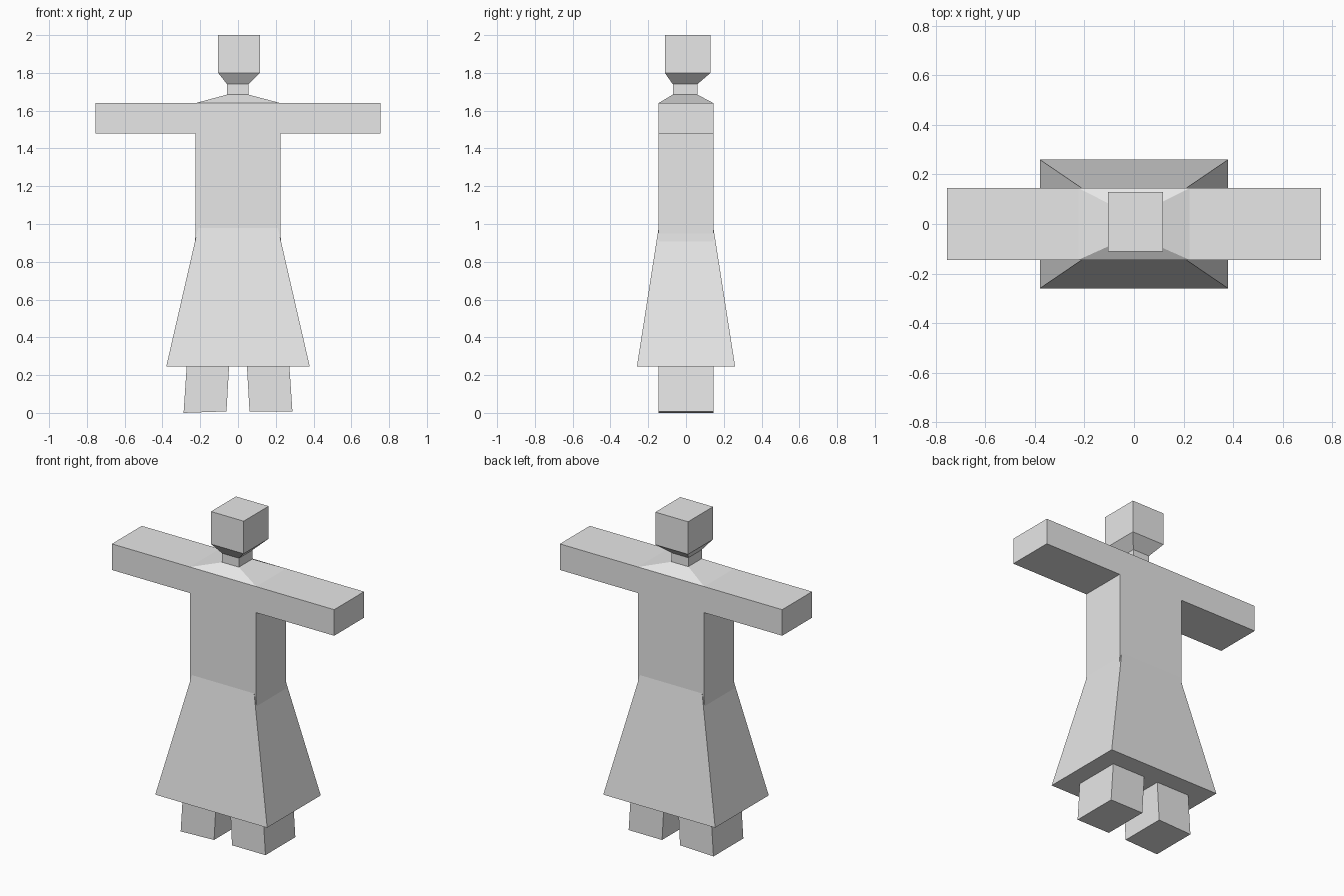
import bpy

if "Cube" in bpy.data.objects:
    bpy.data.objects.remove(bpy.data.objects["Cube"])

grey = bpy.data.materials.new("plain grey")
grey.diffuse_color = (0.8, 0.8, 0.8, 1)
grey.use_nodes = True
grey.node_tree.nodes["Principled BSDF"].inputs["Base Color"].default_value = grey.diffuse_color


def add_mesh(name, verts, faces):
    mesh = bpy.data.meshes.new(name)
    mesh.from_pydata(verts, [], faces)
    mesh.materials.append(grey)
    obj = bpy.data.objects.new(name, mesh)
    bpy.context.collection.objects.link(obj)
    return obj


def loft(name, sections):
    """Closed stack of rectangles, bottom to top: (x0, x1, y0, y1, z)."""
    verts, faces = [], [(3, 2, 1, 0)]
    for x0, x1, y0, y1, z in sections:
        verts += [(x0, y0, z), (x1, y0, z), (x1, y1, z), (x0, y1, z)]
    for s in range(len(sections) - 1):
        a = 4 * s
        for i in range(4):
            j = (i + 1) % 4
            faces.append((a + i, a + j, a + 4 + j, a + 4 + i))
    t = 4 * (len(sections) - 1)
    faces.append((t, t + 1, t + 2, t + 3))
    return add_mesh(name, verts, faces)


D = 0.145   # half depth of the body
W = 0.225   # half width of the torso

# Torso and outstretched arms: one T-shaped outline given depth
right = [(W, 0.95), (W, 1.48), (0.755, 1.48), (0.755, 1.64), (W, 1.64)]
outline = right + [(-x, z) for x, z in reversed(right)]
n = len(outline)
verts = [(x, y, z) for y in (-D, D) for x, z in outline]
faces = [tuple(range(n)), tuple(range(2 * n - 1, n - 1, -1))]
faces += [(i, i + n, (i + 1) % n + n, (i + 1) % n) for i in range(n)]
add_mesh("torso_and_arms", verts, faces)

# Sloping shoulders, neck, flared chin and head
neck = (-0.058, 0.055, -0.07, 0.06)
head = (-0.105, 0.117, -0.112, 0.13)
loft("shoulders_neck_and_head", [
    (-W, W, -D, D, 1.64), (*neck, 1.685), (*neck, 1.74),
    (*head, 1.80), (*head, 2.0)])

# Flared skirt
loft("skirt", [(-0.38, 0.38, -0.26, 0.26, 0.245),
               (-0.211, 0.211, -D, D, 0.98)])

# Slightly splayed legs, running up under the skirt to the torso
for name, s in (("left_leg", -1), ("right_leg", 1)):
    low = sorted((s * 0.061, s * 0.288))
    high = sorted((s * 0.007, s * 0.225))
    leg = loft(name, [(*low, -D, D, 0.006), (*high, -D, D, 0.95)])
    # The soles tilt a little with the splay
    for v in leg.data.vertices:
        if v.co.z < 0.1:
            v.co.z = 0.0 if s * v.co.x > 0.2 and s < 0 else 0.008
